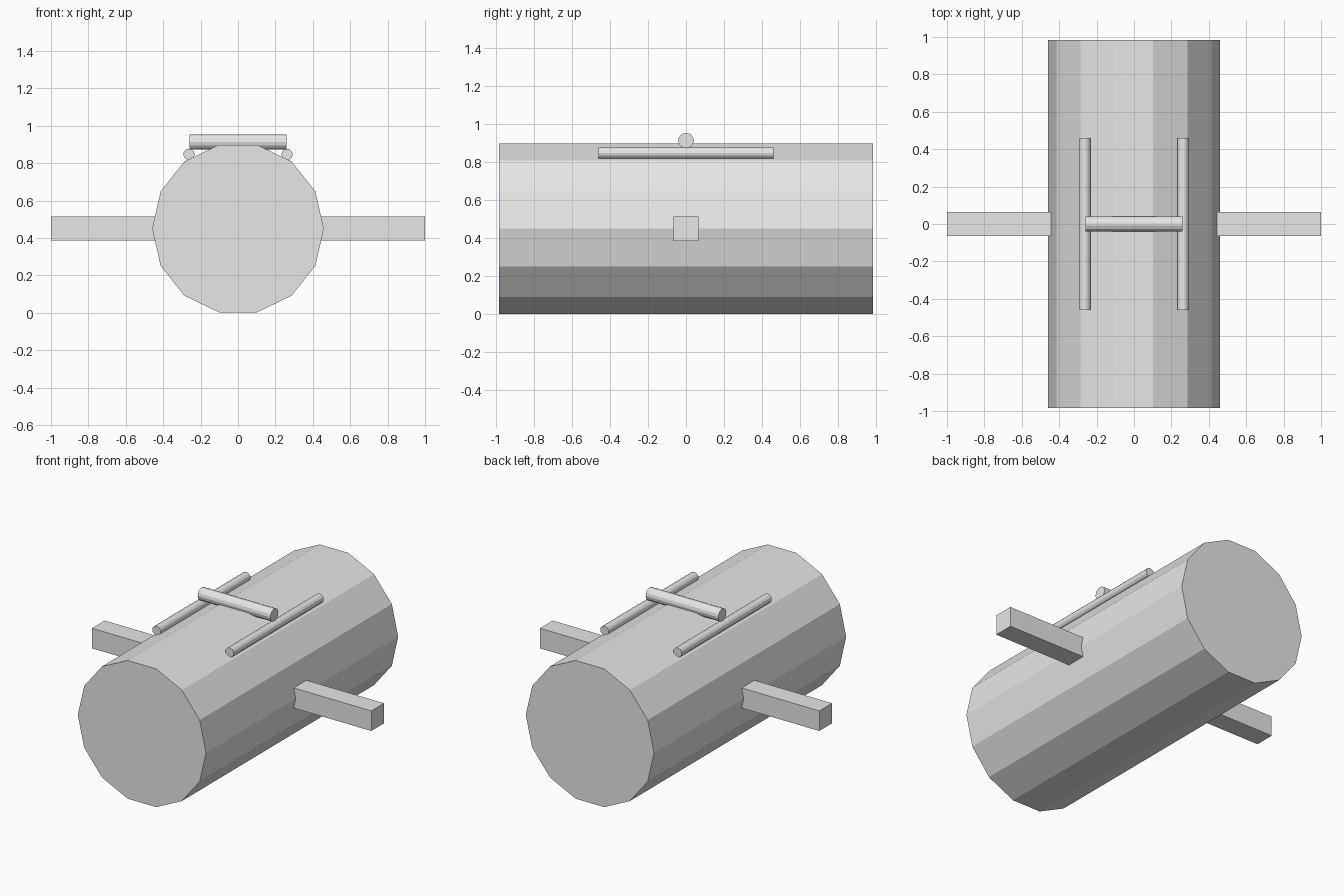
import bpy
import bmesh
from math import cos, sin, tau
from mathutils import Matrix, Vector

if "Cube" in bpy.data.objects:
    bpy.data.objects.remove(bpy.data.objects["Cube"], do_unlink=True)

grey = bpy.data.materials.new("light_grey")
grey.use_nodes = True
grey.diffuse_color = (0.8, 0.8, 0.8, 1)
grey.node_tree.nodes["Principled BSDF"].inputs["Base Color"].default_value = (0.8, 0.8, 0.8, 1)

SIDES = 14


def finish(name, bm):
    bmesh.ops.recalc_face_normals(bm, faces=bm.faces)
    mesh = bpy.data.meshes.new(name)
    bm.to_mesh(mesh)
    bm.free()
    mesh.materials.append(grey)
    obj = bpy.data.objects.new(name, mesh)
    bpy.context.collection.objects.link(obj)
    return obj


def rod(name, radius, length, location, along_x=False):
    """Flat-sided prism along y, or along x, with a flat facet on top."""
    bm = bmesh.new()
    ring = [bm.verts.new((radius * cos(tau * i / SIDES), -length / 2,
                          radius * sin(tau * i / SIDES))) for i in range(SIDES)]
    cap = bm.faces.new(ring)
    extruded = bmesh.ops.extrude_face_region(bm, geom=[cap], use_keep_orig=True)["geom"]
    moved = [v for v in extruded if isinstance(v, bmesh.types.BMVert)]
    bmesh.ops.translate(bm, verts=moved, vec=(0, length, 0))
    if along_x:
        bm.transform(Matrix.Rotation(tau / 4, 4, "Z"))
    bm.transform(Matrix.Translation(Vector(location)))
    return finish(name, bm)


def box(name, size, location):
    bm = bmesh.new()
    bmesh.ops.create_cube(bm, size=1)
    bm.transform(Matrix.Translation(Vector(location)) @ Matrix.Diagonal((*size, 1)))
    return finish(name, bm)


# Main drum
rod("drum_body", 0.459, 1.965, (0, 0, 0.45))

# Side arms and the rails resting on the drum
for side, label in ((1, "left"), (-1, "right")):
    box(label + "_arm", (0.6, 0.13, 0.13), (side * 0.7, 0, 0.45))
    rod(label + "_rail", 0.03, 0.92, (side * 0.262, 0, 0.847))

# Cross bar over the rails
rod("cross_bar", 0.041, 0.52, (0, 0, 0.913), along_x=True)
